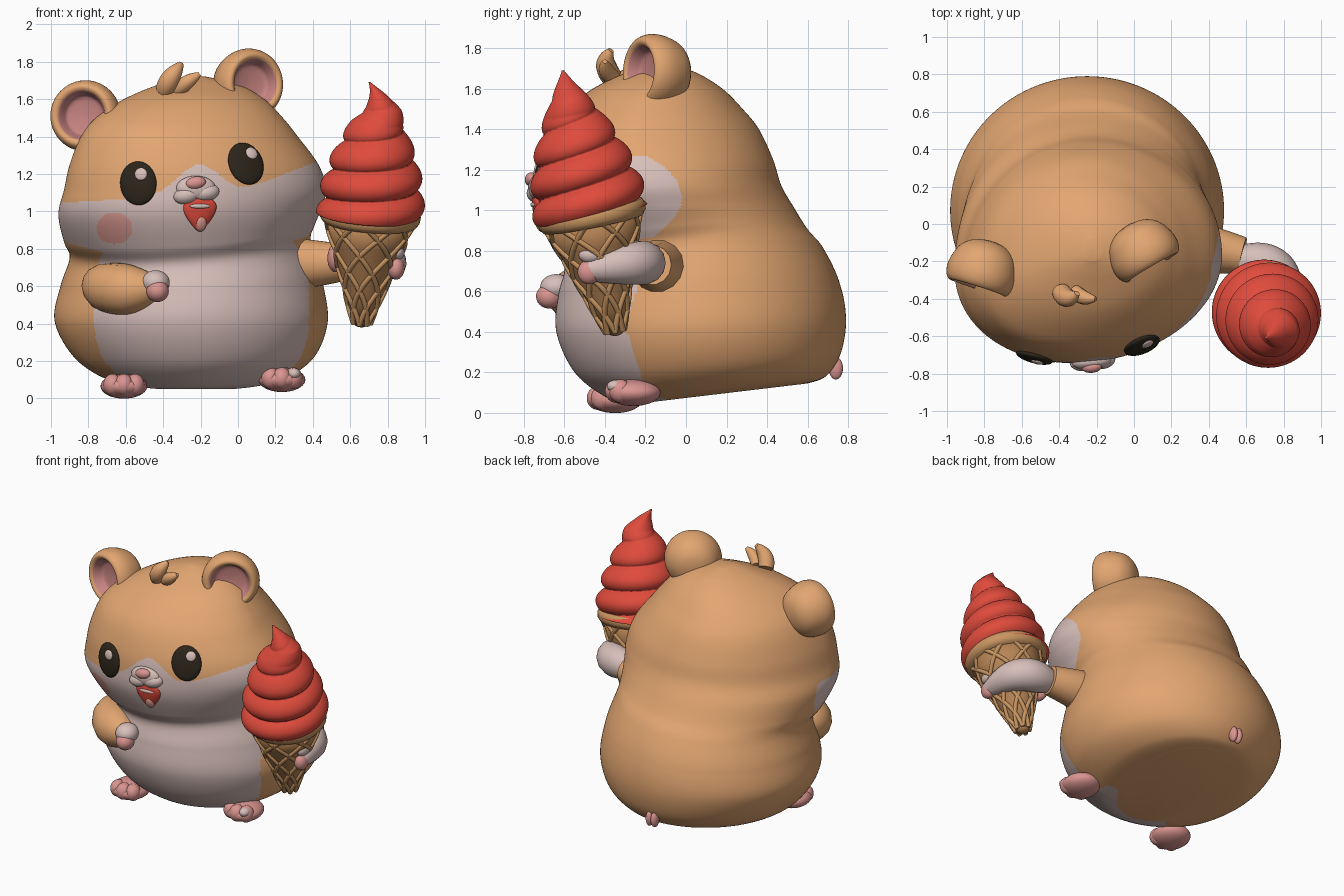
import bpy, bmesh
from math import sin, cos, pi, exp
from mathutils import Vector, Matrix
from mathutils.bvhtree import BVHTree

cube = bpy.data.objects.get("Cube")
if cube:
    bpy.data.objects.remove(cube, do_unlink=True)


def material(name, *rgb):
    m = bpy.data.materials.new(name)
    m.use_nodes = True
    m.diffuse_color = (*rgb, 1)
    m.node_tree.nodes["Principled BSDF"].inputs["Base Color"].default_value = (*rgb, 1)
    return m


FUR = material("tan_fur", .76, .38, .165)
WHITE = material("pale_fur", .68, .52, .49)
PINK = material("paw_pink", .7, .3, .28)
BLUSH = material("blush_pink", .76, .34, .3)
EAR = material("ear_pink", .57, .23, .22)
DARK = material("eye_dark", .025, .018, .01)
RED = material("ice_cream_red", .74, .07, .045)
WAFFLE = material("waffle_brown", .47, .23, .09)
RIDGE = material("waffle_ridge", .58, .3, .12)


def finish(name, bm, mats):
    bmesh.ops.recalc_face_normals(bm, faces=bm.faces)
    for f in bm.faces:
        f.smooth = True
    mesh = bpy.data.meshes.new(name)
    bm.to_mesh(mesh)
    for m in mats:
        mesh.materials.append(m)
    obj = bpy.data.objects.new(name, mesh)
    bpy.context.collection.objects.link(obj)
    return obj


def loft(name, rings, mats, rule=None):
    """Skin closed rings; rule(face centre, ring index) gives the material slot."""
    bm = bmesh.new()
    rows = [[bm.verts.new(p) for p in ring] for ring in rings]
    n = len(rows[0])
    for i in range(len(rows) - 1):
        for j in range(n):
            k = (j + 1) % n
            f = bm.faces.new((rows[i][j], rows[i][k], rows[i + 1][k], rows[i + 1][j]))
            if rule:
                f.material_index = rule(f.calc_center_median(), i)
    bm.faces.new(rows[0])
    last = bm.faces.new(rows[-1])
    if rule:
        last.material_index = rule(last.calc_center_median(), len(rows))
    return finish(name, bm, mats)


def blob(name, loc, size, mat, rot=None):
    bm = bmesh.new()
    turn = rot.to_matrix().to_4x4() if rot else Matrix()
    bmesh.ops.create_uvsphere(bm, u_segments=32, v_segments=20, radius=1,
                              matrix=Matrix.Translation(loc) @ turn @ Matrix.Diagonal((*size, 1)))
    return finish(name, bm, [mat])


def tube(name, points, radii, mat):
    cu = bpy.data.curves.new(name, 'CURVE')
    cu.dimensions, cu.bevel_depth, cu.bevel_resolution = '3D', 1, 5
    cu.use_fill_caps = True
    s = cu.splines.new('NURBS')
    s.points.add(len(points) - 1)
    for p, co, r in zip(s.points, points, radii):
        p.co, p.radius = (*co, 1), r
    s.use_endpoint_u, s.order_u = True, 4
    obj = bpy.data.objects.new(name, cu)
    bpy.context.collection.objects.link(obj)
    cu.materials.append(mat)
    bpy.ops.object.select_all(action='DESELECT')
    obj.select_set(True)
    bpy.context.view_layer.objects.active = obj
    bpy.ops.object.convert(target='MESH')


def ring(centre, axis, r, n=48):
    u = Vector((1, 0, 0))
    u = (u - axis * u.dot(axis)).normalized()
    v = axis.cross(u)
    radius = r if callable(r) else lambda a: r
    angles = [2 * pi * j / n for j in range(n)]
    return [centre + (u * cos(a) + v * sin(a)) * radius(a) for a in angles]


# Body and head: height, right, left, front and back extents
outline = [
    (.05, -.55, .1, -.3, .6), (.08, -.72, .26, -.4, .69), (.2, -.88, .41, -.55, .76),
    (.4, -.98, .48, -.64, .79), (.6, -.95, .45, -.63, .765), (.76, -.9, .39, -.6, .68),
    (.86, -.93, .41, -.66, .6), (1, -.96, .45, -.73, .53), (1.12, -.93, .47, -.74, .47),
    (1.25, -.9, .43, -.72, .43), (1.4, -.84, .32, -.66, .36), (1.5, -.76, .24, -.58, .28),
    (1.6, -.61, .14, -.46, .18), (1.68, -.42, 0, -.3, .05), (1.72, -.27, -.17, -.2, -.08)]


def spline(rows, steps):
    rows = [Vector(r) for r in rows]
    for i in range(len(rows) - 1):
        a, b, c, d = (rows[min(max(i + k, 0), len(rows) - 1)] for k in (-1, 0, 1, 2))
        for s in range(steps):
            t = s / steps
            yield b + (c - a) * t / 2 + (a * 2 - b * 5 + c * 4 - d) * t * t / 2 \
                + (b * 3 - a - c * 3 + d) * t ** 3 / 2
    yield rows[-1]


def body_ring(row, n=300):
    z, right, left, front, back = row
    h = min(max((z - .7) / .4, 0), 1)
    h *= h * (3 - 2 * h)
    neck = exp(-((z - .8) / .2) ** 2)
    wide = (front + back) / 2 - .1 * h * min(1, (back - front))
    pts = []
    for j in range(n):
        a = 2 * pi * j / n
        x = (left + right) / 2 + (left - right) / 2 * cos(a)
        y = wide + sin(a) * ((back - wide) if sin(a) > 0 else (wide - front))
        y += .09 * h * (x + .25) * (1 - max(0, sin(a)))
        tilt = .13 * max(0, y + .2) * max(0, 1 - z / .6)
        tilt += neck * (.07 * (x + .21) + .12 * (min(y, .15) + .3))
        pts.append((x, y, z + tilt))
    return pts


def fur_pattern(c, i):
    x, y, z = c
    d = x + .21
    if y < -.3 and ((x + .66) / .095) ** 2 + ((z - .91) / .085) ** 2 < 1:
        return 2
    belly = y < -.1 and abs((x + .195) / .575) ** 3 + abs((z - .5) / .46) ** 3 < 1
    top = 1.09 + .06 * d + .16 * exp(-(d / .16) ** 2) + .33 * max(0, x)
    low = .74 + .06 * d + .1 * (d / .6) ** 2
    face = low < z < top and y < -.02 + .13 * min(0, d) - 4 * (z - 1 - .1 * d) ** 2
    return 1 if belly or face else 0


body = loft("body", [body_ring(r) for r in spline(outline, 16)], [FUR, WHITE, BLUSH], fur_pattern)
tree = BVHTree.FromPolygons([v.co for v in body.data.vertices],
                            [p.vertices[:] for p in body.data.polygons])


def on_face(name, x, z, size, mat, lift=0, roll=0):
    """Flattened blob lying on the front of the body."""
    hit, normal, _, _ = tree.ray_cast(Vector((x, -3, z)), Vector((0, 1, 0)))
    if normal.y > 0:
        normal = -normal
    rot = normal.to_track_quat('Z', 'Y') @ Matrix.Rotation(roll, 3, 'Z').to_quaternion()
    return blob(name, hit + normal * lift, size, mat, rot)


# Eyes with highlights
for side, x, z in (("right", -.533, 1.15), ("left", .042, 1.255)):
    on_face(side + "_eye", x, z, (.1, .118, .03), DARK, 0, .15)
    on_face(side + "_eye_glint", x + .02, z + .045, (.034, .034, .012), WHITE, .026)

# Wedge-shaped open mouth
mouth = on_face("mouth", -.205, .985, (.08, .095, .025), RED)
for v in mouth.data.vertices:
    v.co.x = -.205 + (v.co.x + .205) * (1 + 6 * (v.co.z - .985))
on_face("tongue", -.2, .94, (.03, .045, .02), BLUSH, .014)
on_face("teeth", -.205, 1.03, (.055, .014, .014), WHITE, .018)

# Muzzle and nose
for side, x, z in (("right", -.275, 1.085), ("left", -.168, 1.1)):
    on_face(side + "_muzzle", x, z, (.07, .046, .048), WHITE, -.004, .2)
on_face("muzzle_bridge", -.225, 1.125, (.105, .065, .042), WHITE)
on_face("nose", -.228, 1.15, (.054, .034, .03), PINK, .03, .15)

# Cupped ears
ear_profile = [(.02, -.165), (.09, -.15), (.15, -.105), (.18, -.04), (.19, .02), (.18, .07),
               (.157, .095), (.132, .085), (.114, .05), (.1, .025), (.06, .015), (.01, .01)]
for side, centre, facing in (("right", (-.81, -.25, 1.51), (-.3, -.95, .05)),
                             ("left", (.05, -.15, 1.68), (.5, -.85, .05))):
    axis = Vector(facing).normalized()
    loft(side + "_ear", [ring(Vector(centre) + axis * p[1], axis, p[0]) for p in spline(ear_profile, 3)],
         [FUR, EAR], lambda c, i: int(i >= 21))

# Hair tuft
tube("tall_tuft", [(-.39, -.36, 1.65), (-.37, -.41, 1.71), (-.33, -.4, 1.75), (-.305, -.37, 1.79)],
     [.05, .06, .045, .015], FUR)
tube("short_tuft", [(-.32, -.36, 1.65), (-.28, -.4, 1.69), (-.24, -.4, 1.71), (-.205, -.4, 1.735)],
     [.04, .045, .035, .012], FUR)

# Right arm resting on the belly
tube("right_arm", [(-.74, -.27, .63), (-.74, -.39, .6), (-.65, -.52, .58), (-.54, -.58, .58), (-.43, -.62, .6)],
     [.07, .13, .145, .135, .06], FUR)
blob("right_hand", (-.44, -.64, .62), (.075, .08, .065), WHITE)
blob("right_palm", (-.43, -.675, .575), (.06, .065, .06), PINK)

# Left arm reaching round the cone
tube("left_arm", [(.22, -.13, .72), (.35, -.13, .72), (.45, -.14, .72), (.58, -.17, .73)],
     [.15, .14, .12, .1], FUR)
tube("left_hand", [(.51, -.19, .73), (.62, -.2, .74), (.77, -.2, .745), (.82, -.35, .73), (.835, -.5, .7)],
     [.06, .11, .115, .1, .05], WHITE)
blob("upper_finger", (.85, -.47, .78), (.04, .06, .042), WHITE)
blob("lower_finger", (.845, -.48, .695), (.045, .055, .06), PINK)
blob("left_thumb", (.52, -.34, .75), (.042, .07, .075), PINK)

# Feet with toes, and tail
for side, x, y, z in (("right", -.61, -.35, .065), ("left", .235, -.26, .1)):
    blob(side + "_foot", (x, y, z), (.125, .135, .066), PINK)
    for k in (-1, 0, 1):
        blob(side + "_toe", (x + k * .06, y - .085 + abs(k) * .02, z + .008), (.05, .055, .058), PINK)
blob("left_toe_patch", (.3, -.35, .132), (.034, .04, .03), WHITE)
for k in (-1, 1):
    blob("tail", (-.25 + k * .02, .74, .22), (.025, .035, .055), PINK)

# Waffle cone with a lattice and a rim
lean = Vector((.08, -.2, 1)).normalized()
tip = Vector((.66, -.35, .4))
length = .58


def cone_radius(t):
    return .045 + .2 * t


loft("cone", [ring(tip + lean * length * t, lean, cone_radius(t)) for t in (0, .25, .5, .75, 1)], [WAFFLE])
blob("cone_tip", tip + lean * .01, (.045, .045, .03), WAFFLE)
side_axis = ring(Vector(), lean, 1, 4)
for way in (-1, 1):
    for k in range(7):
        path = []
        for s in range(13):
            t = s / 12
            a = 2 * pi * k / 7 + way * 2.6 * t
            path.append(tip + lean * length * t
                        + (side_axis[0] * cos(a) + side_axis[1] * sin(a)) * (cone_radius(t) + .002))
        tube("cone_ridge", path, [.014] * len(path), RIDGE)
rim = tip + lean * length
loft("cone_rim", [ring(rim + lean * d, lean, r) for r, d in
                  ((.2, -.04), (.25, -.035), (.268, -.01), (.272, .02), (.26, .045), (.2, .05))], [RIDGE])


# Swirled ice cream with a curled peak
def swirl_ring(t):
    size = .285 * max(0, 1 - t ** 2.1) ** 1.15 + .006

    def radius(a):
        ridge = abs(sin(pi * (t * 4.6 - a / (2 * pi)))) ** .6
        return size * (1 - .2 * (1 - ridge) * (1 - t ** 6))
    curl = .03 * sin(pi * (t - .7) / .3) - .06 * max(0, t - .8) / .2 if t > .7 else 0
    return ring(rim + lean * (.01 + .73 * t) + Vector((curl, 0, 0)), lean, radius, 96)


loft("ice_cream", [swirl_ring(i / 110) for i in range(111)], [RED])
